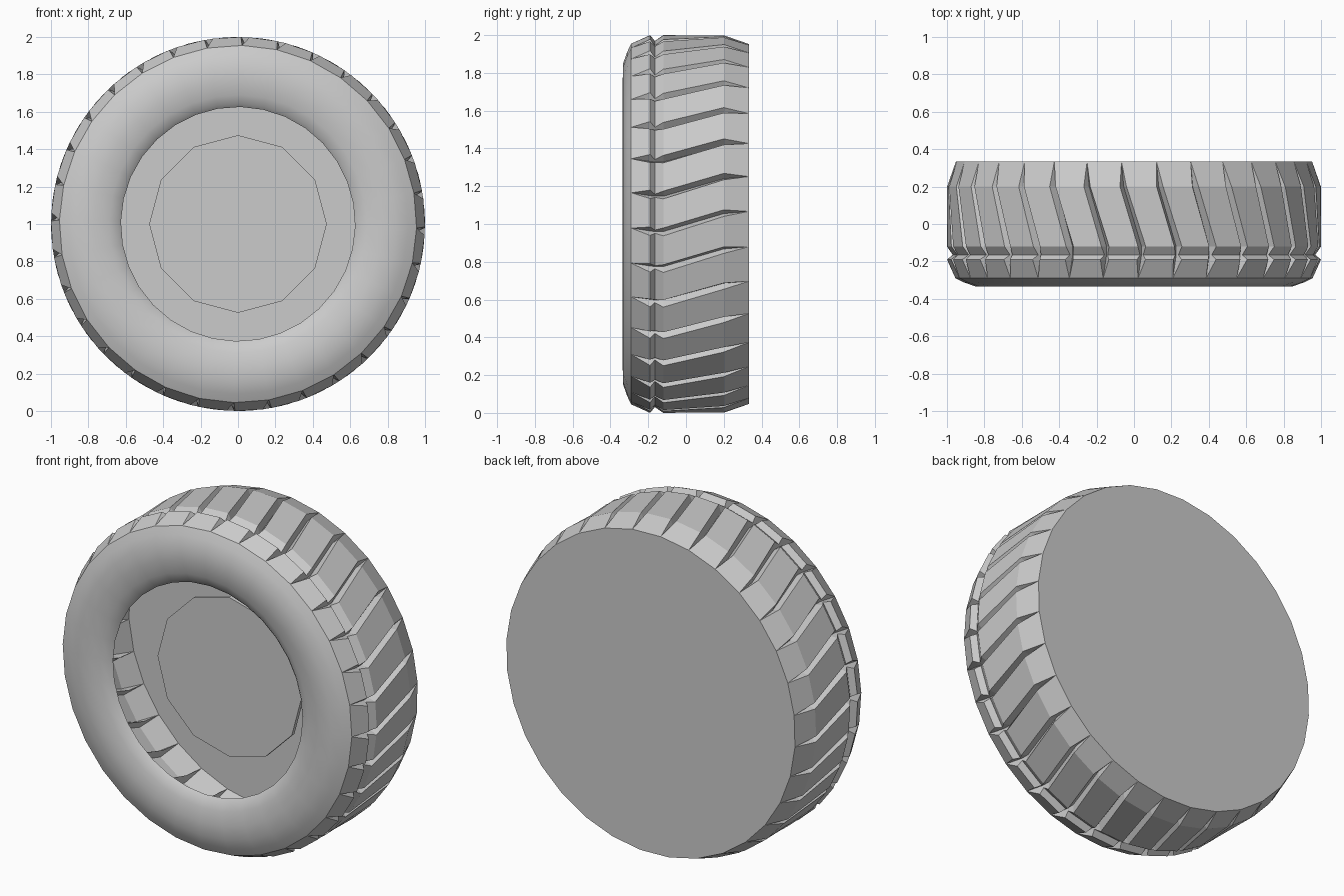
import bpy, bmesh
from math import sin, cos, radians, pi

cube = bpy.data.objects.get("Cube")
if cube:
    bpy.data.objects.remove(cube)

LUGS = 32
STEP = 2 * pi / LUGS

rubber = bpy.data.materials.new("grey rubber")
rubber.use_nodes = True
GREY = (0.6, 0.6, 0.6, 1)
rubber.diffuse_color = GREY
rubber.node_tree.nodes["Principled BSDF"].inputs["Base Color"].default_value = GREY


def polar(r, a, y):
    return (r * cos(a), y, 1 + r * sin(a))


def finish(name, bm, smooth=False):
    bmesh.ops.remove_doubles(bm, verts=bm.verts, dist=0.0005)
    bmesh.ops.recalc_face_normals(bm, faces=bm.faces)
    mesh = bpy.data.meshes.new(name)
    bm.to_mesh(mesh)
    bm.free()
    mesh.materials.append(rubber)
    for p in mesh.polygons:
        p.use_smooth = smooth
    obj = bpy.data.objects.new(name, mesh)
    bpy.context.collection.objects.link(obj)
    return obj


def loft(bm, rings):
    """Join closed rings of points with quads."""
    loops = [[bm.verts.new(p) for p in ring] for ring in rings]
    for a, b in zip(loops, loops[1:]):
        for i in range(len(a)):
            j = (i + 1) % len(a)
            bm.faces.new((a[i], a[j], b[j], b[i]))
    return loops


# Tread rows: y, lug radius, groove radius, groove angle, groove half width
ROWS = [(-0.29, 0.955, 0.955, -1.3, 0),
        (-0.19, 1.0, 0.955, -2.2, 1.3),
        (-0.165, 0.97, 0.955, -2.4, 0.5),
        (-0.12, 1.0, 0.955, -2.4, 1.2),
        (0.2, 1.0, 0.955, 3.3, 1.0),
        (0.333, 0.955, 0.955, 4.0, 0)]

# Tread band with slanted grooves, closed by the flat back
bm = bmesh.new()
rings = []
for y, top, low, angle, half in ROWS:
    ring = []
    for k in range(LUGS):
        a, w = radians(angle) + k * STEP, radians(half)
        ring += [polar(top, a - w, y), polar(low, a, y), polar(top, a + w, y)]
    rings.append(ring)
loops = loft(bm, rings)
bmesh.ops.remove_doubles(bm, verts=bm.verts, dist=0.0005)
back = [e for e in bm.edges if e.is_boundary and e.verts[0].co.y > 0.3]
bmesh.ops.contextual_create(bm, geom=back)
finish("tread", bm)

# Rounded front sidewall around the open centre
WALL = [(0.955, -0.29), (0.91, -0.312), (0.85, -0.333), (0.77, -0.335),
        (0.69, -0.322), (0.645, -0.302), (0.626, -0.285)]
bm = bmesh.new()
loft(bm, [[polar(r, radians(-1.3) + k * STEP, y) for k in range(LUGS)] for r, y in WALL])
wall = finish("sidewall", bm, smooth=True)
if sum(p.normal.y for p in wall.data.polygons) > 0:
    wall.data.flip_normals()

# Thin twelve-sided hub plate inside the opening
bm = bmesh.new()
loops = loft(bm, [[polar(0.475, k * pi / 6, y) for k in range(12)] for y in (-0.08, -0.055)])
for loop in loops:
    bm.faces.new(loop)
finish("hub_plate", bm)
